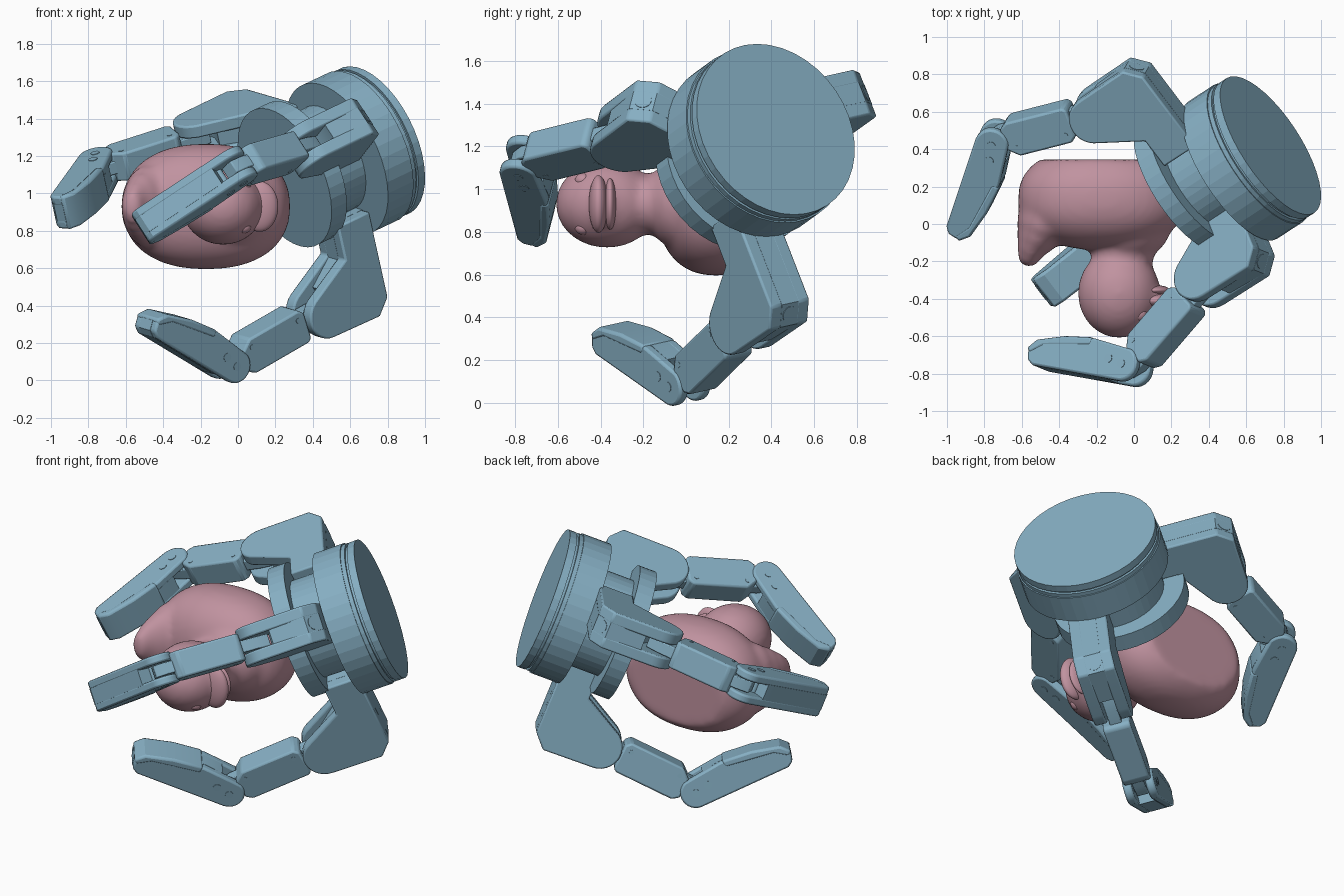
import bpy, bmesh, math
from mathutils import Vector as V, Matrix

if "Cube" in bpy.data.objects:
    bpy.data.objects.remove(bpy.data.objects["Cube"])


def material(name, rgb):
    m = bpy.data.materials.new(name)
    m.diffuse_color = (*rgb, 1)
    m.use_nodes = True
    m.node_tree.nodes["Principled BSDF"].inputs["Base Color"].default_value = m.diffuse_color
    return m


BLUE = material("blue_metal", (0.24, 0.43, 0.55))
PINK = material("pink_rubber", (0.53, 0.29, 0.35))


def make(name, bm, mat, bevel=0, smooth=False):
    bmesh.ops.recalc_face_normals(bm, faces=bm.faces[:])
    me = bpy.data.meshes.new(name)
    bm.to_mesh(me)
    bm.free()
    me.materials.append(mat)
    ob = bpy.data.objects.new(name, me)
    bpy.context.collection.objects.link(ob)
    if smooth:
        bpy.context.view_layer.objects.active = ob
        ob.select_set(True)
        bpy.ops.object.shade_smooth_by_angle(angle=math.radians(32))
        ob.select_set(False)
    if bevel:
        b = ob.modifiers.new("bevel", 'BEVEL')
        b.width, b.segments, b.limit_method = bevel, 2, 'ANGLE'
        b.angle_limit = math.radians(35)
    return ob


def prism(name, pts, frame, w0, w1, bevel=0.01):
    """Extrude a profile in the (u, v) plane of a frame between w0 and w1."""
    o, u, v, w = frame
    bm = bmesh.new()
    lo, hi = [[bm.verts.new(o + u * a + v * b + w * k) for a, b in pts] for k in (w0, w1)]
    bm.faces.new(lo)
    bm.faces.new(hi)
    for i in range(len(pts)):
        j = (i + 1) % len(pts)
        bm.faces.new((lo[i], lo[j], hi[j], hi[i]))
    return make(name, bm, BLUE, bevel, True)


def rod(name, p, q, r, seg=16, bevel=0, smooth=True):
    """Cylinder between two points."""
    d = q - p
    bm = bmesh.new()
    m = Matrix.Translation((p + q) / 2) @ d.to_track_quat('Z', 'Y').to_matrix().to_4x4()
    bmesh.ops.create_cone(bm, cap_ends=True, segments=seg, radius1=r, radius2=r,
                          depth=d.length, matrix=m)
    return make(name, bm, BLUE, bevel, smooth)


def arc(r, a0, a1, n=12):
    return [(r * math.cos(math.radians(a0 + (a1 - a0) * i / n)),
             r * math.sin(math.radians(a0 + (a1 - a0) * i / n))) for i in range(n + 1)]


# Palm: stacked discs along a tilted axis, with an offset inner plate
N = V((0.78, 0.51, 0.37)).normalized()
C = V((0.73, 0.42, 1.28))
OFF = V((-0.045, 0.065, 0.01))
for name, a0, a1, r, k in [("wrist_cap", 0, 0.045, 0.43, 0), ("wrist_groove", 0.045, 0.06, 0.415, 0),
                           ("wrist_ring", 0.06, 0.085, 0.43, 0), ("palm_drum", 0.085, 0.26, 0.437, 0),
                           ("palm_core", 0.26, 0.49, 0.30, 0.7), ("palm_plate", 0.455, 0.56, 0.40, 1)]:
    c = C + OFF * k
    rod(name, c - N * a0, c - N * a1, r, 40, smooth=False)


def finger(tag, j1, j2, tip):
    j1, j2, tip = V(j1), V(j2), V(tip)
    # Bending plane from the joints, kept parallel to the palm axis
    w = (j2 - j1).cross(tip - j2)
    w = (w - N * w.dot(N)).normalized()
    rad = w.cross(N).normalized()
    if rad.dot(j1 - C) < 0:
        rad = -rad
    reach = (j1 - C).dot(rad)

    # Proximal bracket: two cheeks, a filler that leaves the slot, plug
    f = (j1, N, rad, w)
    root = min(0.27 - reach, -0.3)
    outer = [(0.31, 0.135), (0.385, 0.05), (0.385, root)]
    cheek = [(0.17, root), (0.17, -0.25)] + arc(0.13, -125, -270) + outer
    filler = [(0.17, root), (0.17, -0.24), (0.03, -0.12), (0.085, 0.0), (0.085, 0.125)] + outer
    for s in (-1, 1):
        prism(tag + "_bracket_cheek", cheek, f, s * 0.042, s * 0.115)
    prism(tag + "_bracket_core", filler, f, -0.05, 0.05, 0)
    d = (N * 0.085 + rad * 0.075).normalized()
    k = j1 + N * 0.3475 + rad * 0.0925
    rod(tag + "_bracket_plug", k - d * 0.03, k + d * 0.003, 0.04)

    # Middle link: boxed body on a thin tongue
    s = (j2 - j1).normalized()
    h = s.cross(w).normalized()
    if h.dot(rad) > 0:
        h = -h
    length = (j2 - j1).length
    f = (j1, s, h, w)
    a, b = 0.13, length - 0.07
    body = [(a, -0.08), (a + 0.02, -0.1), (b - 0.04, -0.1), (b, -0.07),
            (b, 0.05), (b - 0.06, 0.1), (a + 0.03, 0.1), (a, 0.07)]
    prism(tag + "_middle_body", body, f, -0.082, 0.082, 0.012)
    bar = [(-0.04, -0.05), (0.04, -0.07), (length - 0.04, -0.07), (length + 0.04, -0.04),
           (length + 0.04, 0.04), (length - 0.04, 0.06), (0.04, 0.06), (-0.04, 0.05)]
    prism(tag + "_middle_tongue", bar, f, -0.036, 0.036, 0.006)
    for t in (a + 0.05, b - 0.06):
        p = j1 + s * t + h * 0.05
        rod(tag + "_middle_pin", p - w * 0.084, p + w * 0.084, 0.014, 10)

    # Fingertip: slotted knuckle and tapered pad
    s = (tip - j2).normalized()
    g = s.cross(w).normalized()
    if g.dot(h) < 0:
        g = -g
    L = (tip - j2).length - 0.04
    f = (j2, s, g, w)
    end = [(L, -0.06), (L + 0.035, -0.035), (L + 0.045, 0.02), (L, 0.07),
           (0.7 * L, 0.105), (0.36 * L, 0.12)]
    cheek = arc(0.092, 115, 270) + end
    for k in (-1, 1):
        prism(tag + "_tip_cheek", cheek, f, k * 0.042, k * 0.094, 0.012)
    prism(tag + "_tip_core", [(0.08, 0.1), (0.09, -0.088)] + end, f, -0.05, 0.05, 0)
    pad = [(0.38 * L, 0.08), (0.38 * L, 0.125), (0.7 * L, 0.115), (L, 0.08),
           (L + 0.052, 0.03), (L + 0.03, 0.0), (L - 0.05, 0.05)]
    prism(tag + "_tip_pad", pad, f, -0.097, 0.097, 0.014)
    for p in (j2, j2 + s * 0.085 + g * 0.02):
        rod(tag + "_tip_screw", p - w * 0.097, p + w * 0.097, 0.024, 14)


finger("front_finger", (0.38, -0.30, 1.245), (-0.02, -0.765, 1.13), (-0.52, -0.71, 0.81))
finger("lower_finger", (0.425, 0.275, 0.37), (-0.06, -0.01, 0.09), (-0.49, -0.37, 0.31))
finger("rear_finger", (-0.20, 0.59, 1.305), (-0.745, 0.45, 1.13), (-0.945, -0.04, 0.895))


# Toy duck lying on its back: its up is -y, its beak points +x
ZC = 0.93


def ball(bm, c, r, p=1.0, ymax=9):
    for v in bmesh.ops.create_uvsphere(bm, u_segments=40, v_segments=24, radius=1)['verts']:
        q = [math.copysign(abs(t) ** p, t) for t in v.co]
        v.co = V([c[i] + q[i] * r[i] for i in range(3)])
        v.co.y = min(v.co.y, ymax)


bm = bmesh.new()
ball(bm, (-0.17, 0.14, ZC), (0.45, 0.28, 0.335), 0.88, 0.345)
for x, y, r, rz in [(-0.42, 0.10, 0.20, 0.25), (-0.48, 0.01, 0.145, 0.22), (-0.515, -0.06, 0.11, 0.18),
                    (-0.545, -0.12, 0.08, 0.14), (-0.56, -0.17, 0.06, 0.10)]:
    ball(bm, (x, y, ZC), (r, r, rz))
ball(bm, (-0.03, 0.0, ZC), (0.23, 0.20, 0.22))
ball(bm, (-0.06, -0.15, ZC), (0.17, 0.17, 0.145))
ball(bm, (-0.08, -0.37, ZC), (0.22, 0.24, 0.205))
# Beak root, blended into the head
ball(bm, (0.08, -0.39, ZC), (0.10, 0.06, 0.12))
duck = make("duck_body", bm, PINK)
m = duck.modifiers.new("blend", 'REMESH')
m.mode, m.voxel_size, m.use_smooth_shade = 'VOXEL', 0.018, True
m = duck.modifiers.new("soften", 'SMOOTH')
m.factor, m.iterations = 0.5, 12

# Beak halves and eyes
bm = bmesh.new()
ball(bm, (0.115, -0.41, ZC), (0.10, 0.045, 0.135))
ball(bm, (0.095, -0.355, ZC), (0.10, 0.03, 0.12))
make("duck_beak", bm, PINK, 0, True)
for side in (-1, 1):
    bm = bmesh.new()
    ball(bm, (0.03, -0.48, ZC + side * 0.11), (0.04, 0.04, 0.035))
    make("duck_eye", bm, PINK, 0, True)
